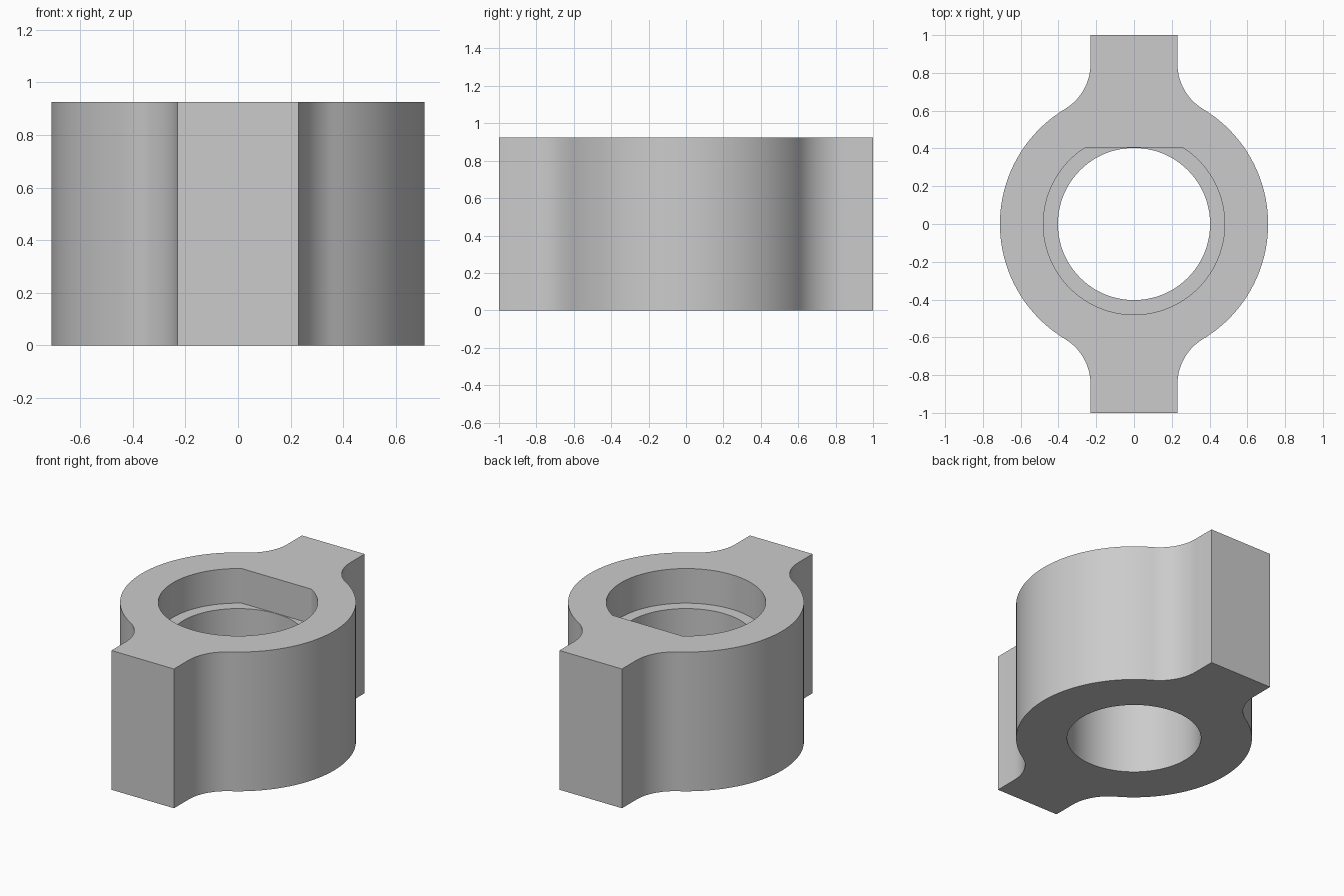
import bpy, bmesh
from math import sin, cos, pi, atan2, asin, sqrt

cube = bpy.data.objects.get("Cube")
if cube:
    bpy.data.objects.remove(cube, do_unlink=True)

HEIGHT, STEP_Z = 0.925, 0.695
BODY_R, LUG_HALF, FILLET = 0.71, 0.23, 0.28
BORE_R, POCKET_R, FLAT_Y = 0.403, 0.48, 0.406


def arc(cx, cy, r, start, end, n):
    step = (end - start) / n
    return [(cx + r * cos(start + step * i), cy + r * sin(start + step * i)) for i in range(n + 1)]


def body_outline():
    # Quarter outline: round wall, tangent fillet, lug corner; then mirrored
    fx = LUG_HALF + FILLET
    fy = sqrt((BODY_R + FILLET) ** 2 - fx ** 2)
    a = atan2(fy, fx)
    quarter = arc(0, 0, BODY_R, 0, a, 20)
    quarter += arc(fx, fy, FILLET, a + pi, pi, 14)[1:]
    quarter.append((LUG_HALF, 1.0))
    half = quarter + [(-x, y) for x, y in reversed(quarter)]
    return half + [(x, -y) for x, y in reversed(half[1:-1])]


def ring(bm, points, z):
    verts = [bm.verts.new((x, y, z)) for x, y in points]
    edges = [bm.edges.new((v, verts[(i + 1) % len(verts)])) for i, v in enumerate(verts)]
    return verts, edges


def wall(bm, lower, upper):
    n = len(lower[0])
    for i in range(n):
        j = (i + 1) % n
        bm.faces.new((lower[0][i], lower[0][j], upper[0][j], upper[0][i]))


def cap(bm, outer, inner):
    bmesh.ops.triangle_fill(bm, use_beauty=True, edges=outer[1] + inner[1], normal=(0, 0, 1))


bm = bmesh.new()
outline = body_outline()
bore = arc(0, 0, BORE_R, 0, 2 * pi, 80)[:-1]
# Pocket arc whose ends are joined by the flat
flat = asin(FLAT_Y / POCKET_R)
pocket = arc(0, 0, POCKET_R, pi - flat, 2 * pi + flat, 72)

body_low, body_top = ring(bm, outline, 0), ring(bm, outline, HEIGHT)
bore_low, bore_top = ring(bm, bore, 0), ring(bm, bore, STEP_Z)
pocket_low, pocket_top = ring(bm, pocket, STEP_Z), ring(bm, pocket, HEIGHT)

# Outer wall, through bore and D-shaped pocket
wall(bm, body_low, body_top)
wall(bm, bore_low, bore_top)
wall(bm, pocket_low, pocket_top)

# Underside, ledge and top
cap(bm, body_low, bore_low)
cap(bm, pocket_low, bore_top)
cap(bm, body_top, pocket_top)
bmesh.ops.recalc_face_normals(bm, faces=bm.faces[:])

mesh = bpy.data.meshes.new("lugged_collar")
bm.to_mesh(mesh)
bm.free()
collar = bpy.data.objects.new("lugged_collar", mesh)
bpy.context.collection.objects.link(collar)

# Plain grey
grey = bpy.data.materials.new("light_grey")
grey.use_nodes = True
colour = (0.6, 0.6, 0.6, 1)
grey.diffuse_color = colour
grey.node_tree.nodes["Principled BSDF"].inputs["Base Color"].default_value = colour
mesh.materials.append(grey)

bpy.ops.object.select_all(action="DESELECT")
collar.select_set(True)
bpy.context.view_layer.objects.active = collar
bpy.ops.object.shade_smooth_by_angle(angle=pi / 7.5)
